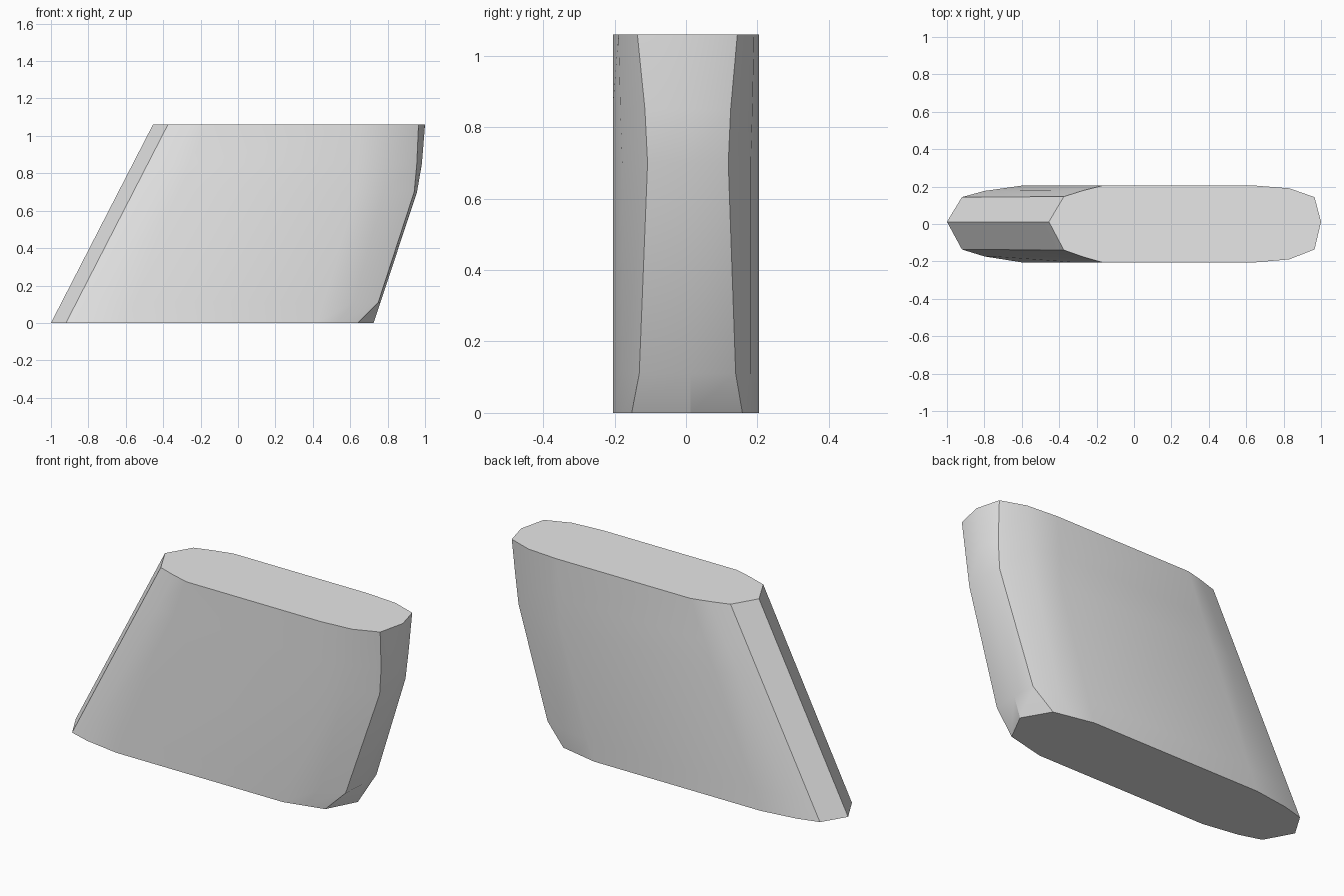
import bpy
import bmesh
import math

cube = bpy.data.objects.get("Cube")
if cube:
    bpy.data.objects.remove(cube, do_unlink=True)

HEIGHT = 1.06
HALF = 0.205  # half thickness of the slab

# Rear edge as (x, half width): tip, corner, shoulder, side
REAR_BOTTOM = [(-1, 0), (-0.92, 0.14), (-0.8, 0.175), (-0.6, HALF)]
REAR_TOP = [(-0.455, 0), (-0.375, 0.143), (-0.27, 0.178), (-0.17, HALF)]

# Curved leading edge by height: side, shoulder, corner, nose
FRONT = {
    0: [(0.42, HALF), (0.53, 0.18), (0.64, 0.155), (0.725, 0)],
    0.11: [(0.46, HALF), (0.62, 0.18), (0.75, 0.135), (0.762, 0)],
    0.7: [(0.63, HALF), (0.78, 0.18), (0.942, 0.113), (0.957, 0)],
    0.85: [(0.64, HALF), (0.8, 0.185), (0.956, 0.12), (0.983, 0)],
    HEIGHT: [(0.65, HALF), (0.83, 0.19), (0.965, 0.14), (1, 0)],
}


def section(z, front):
    """Closed cross-section: rear interpolated along its straight rake."""
    t = z / HEIGHT
    rear = [(a[0] + (b[0] - a[0]) * t, a[1] + (b[1] - a[1]) * t)
            for a, b in zip(REAR_BOTTOM, REAR_TOP)]
    half = rear + front
    outline = [(x, -w) for x, w in half] + half[-2:0:-1]
    # The tip and nose sit slightly behind the centre line
    return [(x, w + 0.012 * (1 - abs(w) / HALF), z) for x, w in outline]


def loft(name, sections, material):
    bm = bmesh.new()
    rings = [[bm.verts.new(p) for p in s] for s in sections]
    for low, high in zip(rings, rings[1:]):
        for i in range(len(low)):
            j = (i + 1) % len(low)
            bm.faces.new((low[i], low[j], high[j], high[i]))
    bm.faces.new(rings[0][::-1])
    bm.faces.new(rings[-1])
    bmesh.ops.recalc_face_normals(bm, faces=bm.faces)
    mesh = bpy.data.meshes.new(name)
    bm.to_mesh(mesh)
    bm.free()
    mesh.materials.append(material)
    obj = bpy.data.objects.new(name, mesh)
    bpy.context.collection.objects.link(obj)
    return obj


# Single light grey finish
grey = bpy.data.materials.new("light_grey")
grey.use_nodes = True
grey.diffuse_color = (0.8, 0.8, 0.8, 1)
grey.node_tree.nodes["Principled BSDF"].inputs["Base Color"].default_value = grey.diffuse_color

# Raked slab with rounded ends
slab = loft("raked_slab", [section(z, f) for z, f in FRONT.items()], grey)
bpy.ops.object.select_all(action="DESELECT")
slab.select_set(True)
bpy.context.view_layer.objects.active = slab
bpy.ops.object.shade_smooth_by_angle(angle=math.radians(30))
